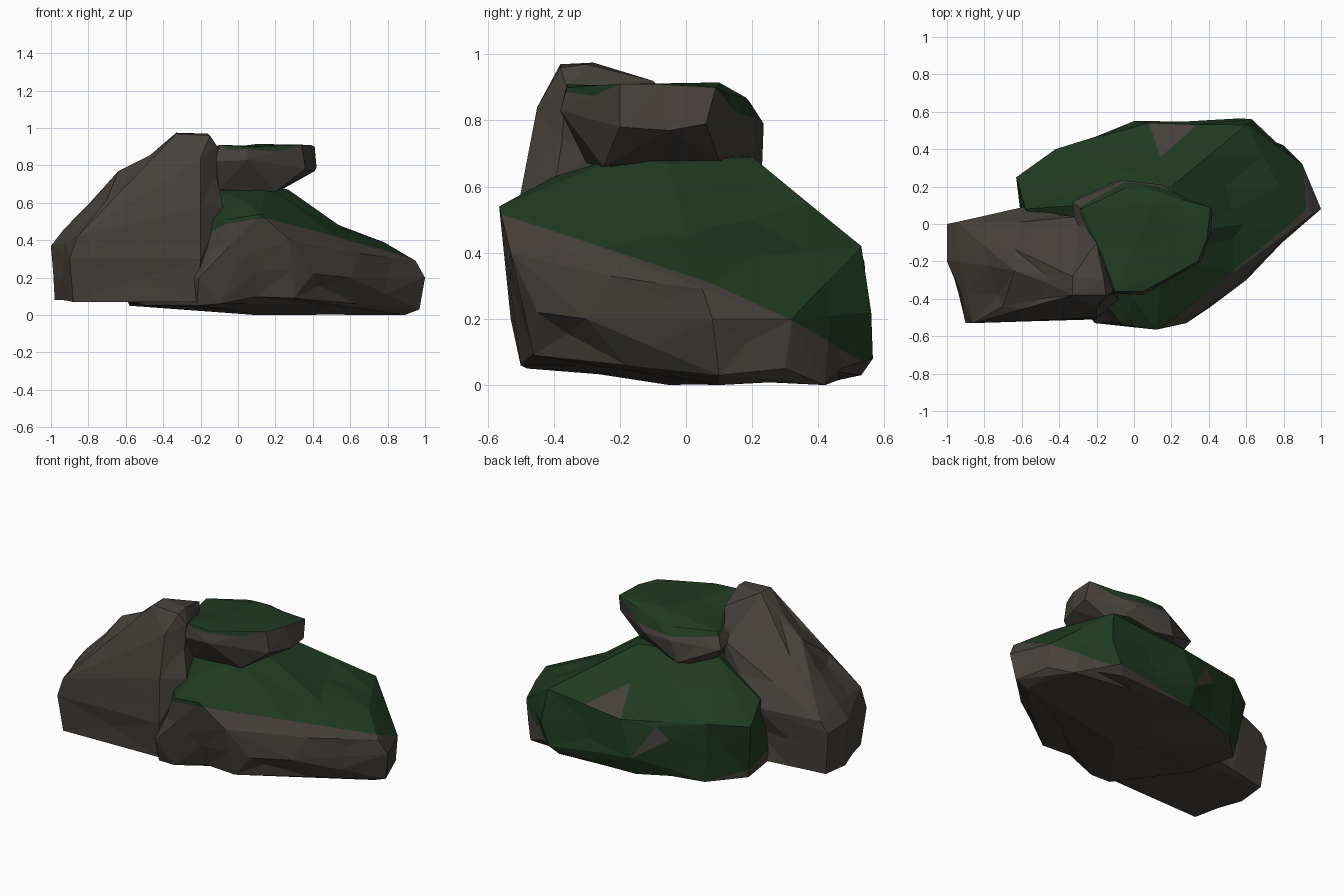
import bpy
import bmesh
from mathutils import Vector, noise

cube = bpy.data.objects.get("Cube")
if cube:
    bpy.data.objects.remove(cube)


def make_material(name, colour):
    mat = bpy.data.materials.new(name)
    mat.use_nodes = True
    mat.diffuse_color = (*colour, 1)
    mat.node_tree.nodes["Principled BSDF"].inputs["Base Color"].default_value = (*colour, 1)
    return mat


stone = make_material("brown stone", (0.062, 0.053, 0.045))
moss = make_material("dark green moss", (0.014, 0.044, 0.015))


def make_rock(name, corners, roughness, stretch, dents=(), moss_line=None,
              steepest=0.0, bare_spots=()):
    """Hull the corners, chip the surface, then grow moss above a tilted plane."""
    bm = bmesh.new()
    for corner in corners:
        bm.verts.new(corner)
    hull = bmesh.ops.convex_hull(bm, input=bm.verts)
    loose = set(hull["geom_interior"]) | set(hull["geom_unused"])
    bmesh.ops.delete(bm, geom=[v for v in loose if isinstance(v, bmesh.types.BMVert)], context="VERTS")

    # Split the long edges and chip only the new points inwards
    corner_spots = [v.co.copy() for v in bm.verts]
    long_edges = [e for e in bm.edges if e.calc_length() > 0.28]
    bmesh.ops.subdivide_edges(bm, edges=long_edges, cuts=1)
    bmesh.ops.triangulate(bm, faces=bm.faces)
    bm.normal_update()
    for vert in bm.verts:
        if min((vert.co - spot).length for spot in corner_spots) > 0.001:
            sample = Vector(a * b for a, b in zip(vert.co, stretch))
            vert.co += vert.normal * roughness * min(0, noise.noise(sample) - 0.1)
        for centre, radius, depth in dents:
            distance = (vert.co - Vector(centre)).length
            if distance < radius:
                vert.co.z -= depth * (1 - distance / radius)

    # Cut the moss boundary into the faces
    if moss_line:
        point, normal = map(Vector, moss_line)
        bmesh.ops.bisect_plane(bm, geom=bm.verts[:] + bm.edges[:] + bm.faces[:],
                               plane_co=point, plane_no=normal, dist=0.001)
        bm.normal_update()
        for face in bm.faces:
            above = (face.calc_center_median() - point).dot(normal) > 0
            face.material_index = int(above and face.normal.z > steepest)
        for spot in bare_spots:
            nearest = min(bm.faces, key=lambda f: (f.calc_center_median() - Vector(spot)).length)
            nearest.material_index = 0

    bmesh.ops.recalc_face_normals(bm, faces=bm.faces)
    mesh = bpy.data.meshes.new(name)
    bm.to_mesh(mesh)
    bm.free()
    mesh.materials.append(stone)
    mesh.materials.append(moss)
    rock = bpy.data.objects.new(name, mesh)
    bpy.context.collection.objects.link(rock)


# Broad boulder: underside, flanks, crown
base_under = [(-.22, -.48, .05), (-.1, -.5, .06), (.3, -.46, .09), (.1, -.05, 0), (.89, .1, 0),
              (.8, .42, 0), (.52, .53, .03), (0, .5, .03), (-.4, .38, .04), (-.58, .2, .05),
              (-.5, -.1, .05)]
base_flank = [(-.21, -.53, .2), (-.06, -.54, .51), (.12, -.565, .54), (.28, -.53, .4),
              (.4, -.45, .22), (.6, -.3, .2), (.65, -.23, .33), (.95, .05, .29),
              (1, .08, .2), (.97, .1, .03), (.9, .32, .2), (.9, .3, .05),
              (.63, .56, .22), (.57, .565, .08), (.6, .53, .42), (.08, .54, .37),
              (-.13, .49, .36), (0, .55, .15), (-.42, .4, .42), (-.63, .25, .4), (-.6, 0, .1)]
base_crown = [(.78, .2, .39), (.63, .2, .46), (-.58, .08, .5), (.27, -.05, .67), (.2, .2, .69),
              (.15, -.2, .69), (-.3, .1, .7), (0, -.4, .63)]
make_rock("base_boulder", base_under + base_flank + base_crown, 0.05, (4, 4, 4),
          dents=[((.47, .1, .56), .25, .07)],
          moss_line=((0, 0, .25), (-.1, .45, 1)), steepest=-0.4,
          bare_spots=[(-.1, .52, .3), (.25, .5, .46)])

# Tall slab leaning against the boulder: foot, shoulder, peak
slab_foot = [(-.97, -.02, .09), (-.98, -.2, .08), (-.88, -.5, .07), (-.22, -.48, .07),
             (-.25, 0, .07), (-.5, .06, .1)]
slab_shoulder = [(-1, 0, .36), (-1, -.2, .37), (-.9, -.53, .3), (-.86, -.53, .42),
                 (-.95, .01, .43), (-.93, -.2, .46), (-.2, -.51, .3), (-.2, -.5, .58),
                 (-.55, .1, .45), (-.35, .1, .5), (-.08, -.4, .58), (-.7, -.44, .62)]
slab_peak = [(-.64, -.25, .77), (-.33, -.38, .97), (-.33, -.28, .975), (-.16, -.3, .97),
             (-.15, -.38, .96), (-.11, -.36, .9), (-.2, -.1, .92), (-.2, -.45, .84),
             (-.3, .04, .78)]
make_rock("leaning_slab", slab_foot + slab_shoulder + slab_peak, 0.06, (2, 9, 5))

# Flat capstone: underside, rim, top
cap_under = [(.2, -.25, .66), (-.1, -.3, .67), (.25, .1, .68), (-.1, .23, .66), (-.25, .1, .64)]
cap_rim = [(.42, .06, .79), (.41, -.05, .77), (.36, -.2, .78), (.05, -.38, .83), (-.12, -.37, .82),
           (.15, .21, .78), (-.06, .235, .79), (-.33, .12, .76), (-.3, -.1, .78)]
cap_top = [(.41, .09, .9), (.39, -.08, .91), (.34, -.2, .91), (.05, -.36, .9), (-.1, -.36, .91),
           (.1, .1, .915), (.1, .18, .87), (-.05, .19, .86), (-.28, .08, .85)]
make_rock("capstone", cap_under + cap_rim + cap_top, 0.03, (5, 5, 5),
          moss_line=((0, -.36, .885), (0, .13, 1)), steepest=0.2)
